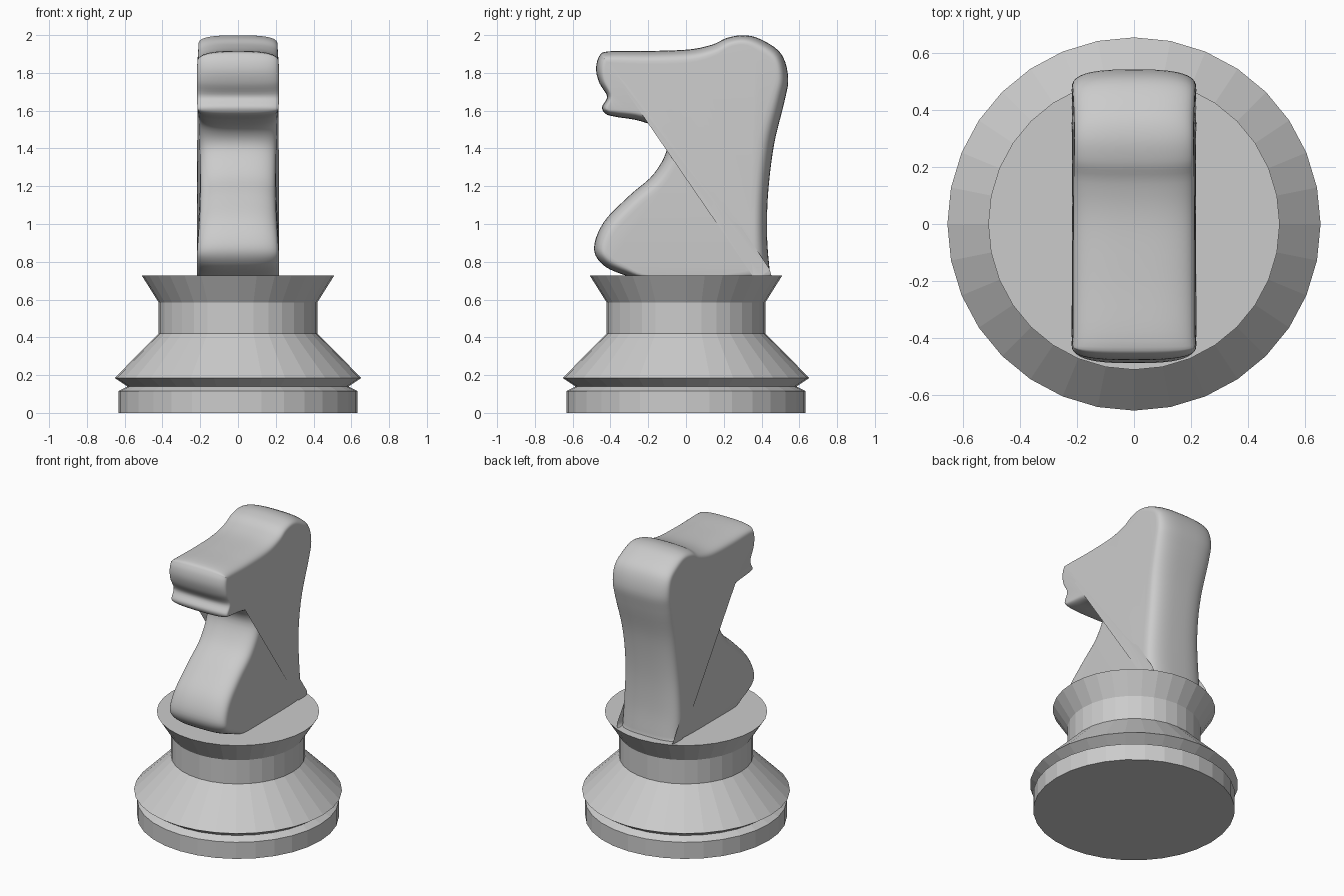
import bpy, bmesh, math
from mathutils import Vector

cube = bpy.data.objects.get("Cube")
if cube:
    bpy.data.objects.remove(cube)

grey = bpy.data.materials.new("plain grey")
grey.use_nodes = True
grey.diffuse_color = (0.6, 0.6, 0.6, 1)
grey.node_tree.nodes["Principled BSDF"].inputs["Base Color"].default_value = (0.6, 0.6, 0.6, 1)


def make_object(name, bm):
    bmesh.ops.recalc_face_normals(bm, faces=bm.faces)
    mesh = bpy.data.meshes.new(name)
    bm.to_mesh(mesh)
    bm.free()
    mesh.materials.append(grey)
    obj = bpy.data.objects.new(name, mesh)
    bpy.context.collection.objects.link(obj)
    return obj


def bridge(bm, rings):
    """Join closed rings of points with quads and cap both ends."""
    loops = [[bm.verts.new(p) for p in ring] for ring in rings]
    n = len(loops[0])
    for a, b in zip(loops, loops[1:]):
        for i in range(n):
            j = (i + 1) % n
            bm.faces.new((a[i], a[j], b[j], b[i]))
    bm.faces.new(loops[0])
    bm.faces.new(loops[-1])


# Turned base: flat-sided rings of (radius, height)
SIDES = 32
profile = [(0.633, 0), (0.633, 0.115), (0.585, 0.14), (0.653, 0.185),
           (0.42, 0.42), (0.42, 0.585), (0.51, 0.728)]
bm = bmesh.new()
bridge(bm, [[(r * math.sin(i * math.tau / SIDES), r * math.cos(i * math.tau / SIDES), z)
             for i in range(SIDES)] for r, z in profile])
make_object("turned_base", bm)

# Horse side outline: (y, z, edge rounding depth)
outline = [
    # chest and throat
    (-.33, .731, .05), (-.44, .784, .06), (-.487, .874, .07), (-.434, 1.012, .08),
    (-.30, 1.15, .08), (-.17, 1.266, .08), (-.10, 1.404, .08), (-.14, 1.50, .07),
    # jaw, mouth and nose
    (-.25, 1.547, .05), (-.37, 1.567, .04), (-.425, 1.583, .03), (-.444, 1.62, .03),
    (-.418, 1.675, .03), (-.458, 1.745, .04), (-.476, 1.818, .05), (-.46, 1.887, .05),
    (-.41, 1.914, .06),
    # brow and crown
    (-.196, 1.916, .07), (.016, 1.924, .07), (.14, 1.95, .06), (.217, 1.985, .05),
    (.307, 1.999, .05), (.397, 1.977, .06), (.503, 1.902, .06), (.541, 1.775, .07),
    # back of the neck and hidden foot
    (.52, 1.643, .08), (.466, 1.42, .09), (.434, 1.155, .09), (.43, .917, .09),
    (.445, .726, .09), (.44, .69, .08), (.1, .69, .03), (-.2, .7, .03)]


def smooth_loop(points, steps=5):
    """Closed Catmull-Rom curve through the points."""
    n, result = len(points), []
    for i in range(n):
        a, b, c, d = (points[(i + k) % n] for k in (-1, 0, 1, 2))
        for s in range(steps):
            t = s / steps
            result.append(0.5 * (2 * b + (c - a) * t + (2 * a - 5 * b + 4 * c - d) * t ** 2
                                 + (3 * b - a - 3 * c + d) * t ** 3))
    return result


outer = [Vector((y, z)) for y, z, _ in outline]
inner = []
for i, (y, z, depth) in enumerate(outline):
    along = (outer[(i + 1) % len(outer)] - outer[i - 1]).normalized()
    inner.append(outer[i] + depth * Vector((along.y, -along.x)))
outer, inner = smooth_loop(outer), smooth_loop(inner)


def half_width(z):
    return 0.209 + 0.009 * math.cos((z - 0.75) * math.tau / 1.0)


# Rounded-slab horse: rings swept across the width
STEPS = 12
rings = []
for k in range(-STEPS, STEPS + 1):
    angle = k / STEPS * math.pi / 2
    across = math.copysign(abs(math.sin(angle)) ** 0.7, k)
    inset = 1 - max(math.cos(angle), 0) ** 0.7
    rings.append([(across * half_width(p.y), *p.lerp(q, inset)) for p, q in zip(outer, inner)])
bm = bmesh.new()
bridge(bm, rings)
horse = make_object("horse_head", bm)

bpy.ops.object.select_all(action="DESELECT")
horse.select_set(True)
bpy.context.view_layer.objects.active = horse
bpy.ops.object.shade_smooth_by_angle(angle=math.radians(50))
